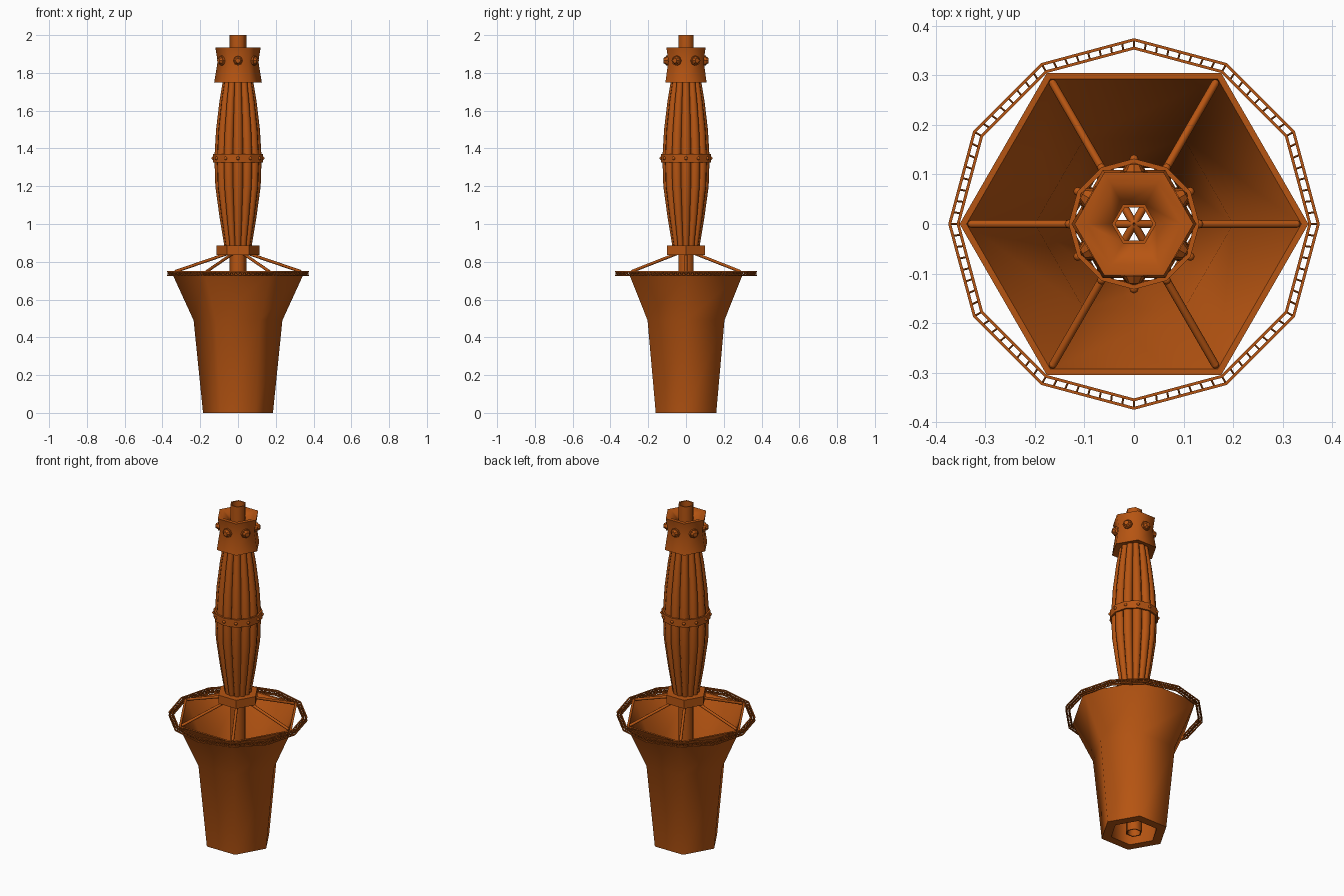
import bpy, bmesh
from math import pi, cos, sin, radians
from mathutils import Vector, Matrix

old = bpy.data.objects.get("Cube")
if old:
    bpy.data.objects.remove(old)

rust = bpy.data.materials.new("rust_orange")
rust.use_nodes = True
rust.diffuse_color = (0.47, 0.09, 0.006, 1)
rust.node_tree.nodes["Principled BSDF"].inputs["Base Color"].default_value = (0.47, 0.09, 0.006, 1)


def finish(name, mesh, angle=65):
    obj = bpy.data.objects.new(name, mesh)
    bpy.context.collection.objects.link(obj)
    mesh.materials.clear()
    mesh.materials.append(rust)
    bpy.ops.object.select_all(action='DESELECT')
    obj.select_set(True)
    bpy.context.view_layer.objects.active = obj
    bpy.ops.object.shade_smooth_by_angle(angle=radians(angle))
    return obj


def from_bm(name, bm, angle=65):
    bmesh.ops.recalc_face_normals(bm, faces=bm.faces)
    mesh = bpy.data.meshes.new(name)
    bm.to_mesh(mesh)
    bm.free()
    return finish(name, mesh, angle)


def polar(r, degrees, z):
    a = radians(degrees)
    return Vector((r * cos(a), r * sin(a), z))


def add_lathe(bm, profile, sides):
    """Turn a closed (radius, height) profile round the z axis."""
    rings = [[bm.verts.new(polar(r, 360 * i / sides, z)) for r, z in profile]
             for i in range(sides)]
    n = len(profile)
    for i in range(sides):
        a, b = rings[i], rings[(i + 1) % sides]
        for j in range(n):
            k = (j + 1) % n
            bm.faces.new((a[j], b[j], b[k], a[k]))


def lathe(name, profile, sides=6, angle=65):
    bm = bmesh.new()
    add_lathe(bm, profile, sides)
    return from_bm(name, bm, angle)


def add_bar(bm, p, q, r, sides=4, tip=None):
    """Add a straight bar between two points."""
    d = q - p
    rot = d.to_track_quat('Z', 'Y').to_matrix().to_4x4()
    bmesh.ops.create_cone(bm, cap_ends=True, segments=sides, radius1=r,
                          radius2=r if tip is None else tip, depth=d.length,
                          matrix=Matrix.Translation((p + q) / 2) @ rot)


def add_ball(bm, p, r):
    bmesh.ops.create_uvsphere(bm, u_segments=8, v_segments=6, radius=r,
                              matrix=Matrix.Translation(p))


# Flared hexagonal cup, open at both ends
lathe("cup", [(0.185, 0), (0.235, 0.49), (0.352, 0.745),
              (0.338, 0.745), (0.2, 0.47), (0.13, 0)])

# Hollow centre pole
lathe("pole", [(0.045, 0), (0.045, 2), (0.038, 2), (0.038, 0)])

# Collar carrying the struts
lathe("collar", [(0.045, 0.835), (0.115, 0.835), (0.115, 0.885), (0.045, 0.885)], angle=50)

# Struts from the pole out to the cup rim
bm = bmesh.new()
for i in range(6):
    inner, outer = polar(0, 60 * i, 0.862), polar(0.328, 60 * i, 0.75)
    add_bar(bm, inner, outer, 0.008, 8)
    add_ball(bm, outer, 0.008)
from_bm("struts", bm)

# Ribbed grip made of tapering bowed tubes
path = [(0.07, 0.87), (0.098, 1.04), (0.12, 1.2), (0.125, 1.35),
        (0.116, 1.5), (0.098, 1.65), (0.076, 1.78)]
curve = bpy.data.curves.new("grip_curve", 'CURVE')
curve.dimensions = '3D'
curve.bevel_depth = 1
curve.bevel_resolution = 2
curve.use_fill_caps = True
for i in range(12):
    spline = curve.splines.new('POLY')
    spline.points.add(len(path) - 1)
    for point, (r, z) in zip(spline.points, path):
        tube = r * 0.215
        point.co = (*polar(r - tube, 30 * i, z), 1)
        point.radius = tube
helper = bpy.data.objects.new("grip_helper", curve)
bpy.context.collection.objects.link(helper)
bpy.context.view_layer.update()
grip = bpy.data.meshes.new_from_object(helper.evaluated_get(bpy.context.evaluated_depsgraph_get()))
bpy.data.objects.remove(helper)
finish("grip_ribs", grip)

# Studded band round the grip
lathe("grip_band", [(0.132, 1.325), (0.132, 1.37), (0.122, 1.37), (0.122, 1.325)], 12, 25)
bm = bmesh.new()
for i in range(12):
    add_ball(bm, polar(0.131, 30 * i, 1.348), 0.009)
from_bm("band_studs", bm)

# Waisted hexagonal head with a dished top
lathe("head", [(0.045, 1.77), (0.126, 1.75), (0.108, 1.86), (0.12, 1.935),
               (0.095, 1.935), (0.045, 1.905)])

# One bolt in the middle of each head face
bm = bmesh.new()
for i in range(6):
    a = 30 + 60 * i
    add_bar(bm, polar(0.085, a, 1.865), polar(0.106, a, 1.865), 0.027, 8)
    add_bar(bm, polar(0.106, a, 1.865), polar(0.12, a, 1.865), 0.022, 8, 0.013)
from_bm("head_bolts", bm, 30)

# Twelve-sided lattice hoop round the cup rim
bm = bmesh.new()
R_OUT, R_IN, Z_LOW, Z_HIGH, BAYS, WIRE = 0.372, 0.355, 0.727, 0.747, 8, 0.003
for r in (R_OUT, R_IN):
    for z in (Z_LOW, Z_HIGH):
        add_lathe(bm, [(r - WIRE, z - WIRE), (r + WIRE, z - WIRE),
                       (r + WIRE, z + WIRE), (r - WIRE, z + WIRE)], 12)
for side in range(12):
    def at(r, z, t):
        return polar(r, 30 * side, z).lerp(polar(r, 30 * side + 30, z), t)
    for bay in range(BAYS):
        t, half, end = bay / BAYS, (bay + 0.5) / BAYS, (bay + 1) / BAYS
        for z in (Z_LOW, Z_HIGH):
            add_bar(bm, at(R_IN, z, t), at(R_OUT, z, t), 0.002)
        for r in (R_IN, R_OUT):
            add_bar(bm, at(r, Z_LOW, t), at(r, Z_HIGH, half), 0.002)
            add_bar(bm, at(r, Z_HIGH, half), at(r, Z_LOW, end), 0.002)
from_bm("lattice_hoop", bm, 30)
